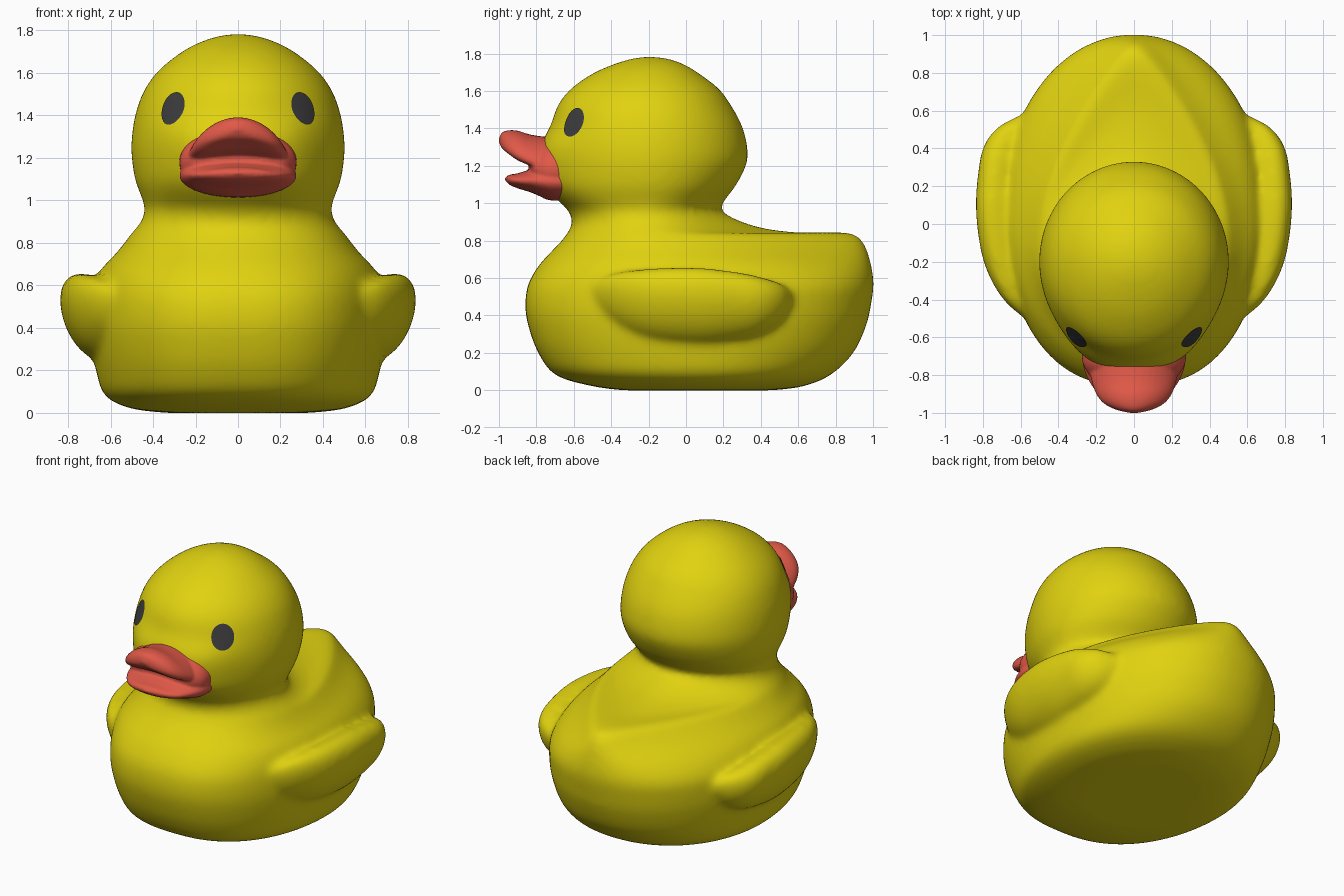
import bpy, bmesh, math
from mathutils import Vector
from mathutils.bvhtree import BVHTree

if "Cube" in bpy.data.objects:
    bpy.data.objects.remove(bpy.data.objects["Cube"])


def material(name, rgb):
    m = bpy.data.materials.new(name)
    m.diffuse_color = (*rgb, 1)
    m.use_nodes = True
    m.node_tree.nodes["Principled BSDF"].inputs["Base Color"].default_value = m.diffuse_color
    return m


YELLOW = material("duck yellow", (0.75, 0.645, 0.005))
RED = material("beak red", (0.75, 0.10, 0.065))
BLACK = material("eye charcoal", (0.045, 0.045, 0.047))


def smooth_rows(rows, steps):
    """Catmull-Rom interpolation through rows of numbers."""
    pts = [Vector(r) for r in rows]
    out = []
    for i in range(len(pts) - 1):
        a, b, c, d = pts[max(i - 1, 0)], pts[i], pts[i + 1], pts[min(i + 2, len(pts) - 1)]
        for s in range(steps):
            t = s / steps
            out.append(0.5 * (2 * b + (c - a) * t + (2 * a - 5 * b + 4 * c - d) * t * t
                              + (3 * b - a - 3 * c + d) * t ** 3))
    return out + [pts[-1]]


def power(v, p):
    return math.copysign(abs(v) ** p, v)


def angles(n):
    return [2 * math.pi * i / n for i in range(n)]


def loft(name, skins, mat, caps=(True, True)):
    """Skin lists of closed rings into one smooth object."""
    bm = bmesh.new()
    for rings in skins:
        loops = [[bm.verts.new(p) for p in ring] for ring in rings]
        for a, b in zip(loops, loops[1:]):
            for i in range(len(a)):
                j = (i + 1) % len(a)
                bm.faces.new((a[i], a[j], b[j], b[i]))
        if caps[0]:
            bm.faces.new(loops[0])
        if caps[1]:
            bm.faces.new(loops[-1])
    bmesh.ops.recalc_face_normals(bm, faces=bm.faces)
    me = bpy.data.meshes.new(name)
    bm.to_mesh(me)
    bm.free()
    me.materials.append(mat)
    me.polygons.foreach_set("use_smooth", [True] * len(me.polygons))
    ob = bpy.data.objects.new(name, me)
    bpy.context.collection.objects.link(ob)
    return ob


def blend(ob, voxel, repeat):
    """Fuse overlapping skins and soften the joins."""
    m = ob.modifiers.new("fuse", 'REMESH')
    m.mode, m.voxel_size, m.use_smooth_shade = 'VOXEL', voxel, True
    s = ob.modifiers.new("soften", 'SMOOTH')
    s.factor, s.iterations = 0.5, repeat


# Body and head: horizontal rings (height, front y, back y, half width)
BODY = [
    (0.0, -0.33, 0.46, 0.33), (0.02, -0.49, 0.62, 0.50), (0.08, -0.695, 0.77, 0.625),
    (0.20, -0.79, 0.895, 0.668), (0.35, -0.845, 0.965, 0.695), (0.46, -0.86, 0.99, 0.70),
    (0.57, -0.843, 1.004, 0.69), (0.67, -0.785, 0.99, 0.648), (0.75, -0.712, 0.968, 0.575),
    (0.81, -0.655, 0.935, 0.527), (0.842, -0.635, 0.86, 0.505), (0.842, -0.63, 0.62, 0.50),
    (0.865, -0.618, 0.42, 0.483), (0.91, -0.610, 0.275, 0.45), (0.965, -0.630, 0.186, 0.438),
    (1.02, -0.67, 0.21, 0.456), (1.10, -0.70, 0.27, 0.485), (1.22, -0.72, 0.327, 0.502),
    (1.32, -0.725, 0.325, 0.498), (1.42, -0.717, 0.297, 0.479), (1.52, -0.687, 0.243, 0.441),
    (1.61, -0.618, 0.178, 0.375), (1.69, -0.505, 0.075, 0.278), (1.74, -0.395, -0.005, 0.19),
    (1.774, -0.285, -0.10, 0.09), (1.783, -0.21, -0.19, 0.01),
]


def body_ring(row):
    z, front, back, w = row
    z = max(z, 0)
    k = min(max((z - 0.55) / 0.35, 0), 1)
    yc = 0.07 - 0.27 * k
    p_front = 0.79 + 0.21 * k
    p_back = 0.94 + 0.06 * k
    pinch = 0.48 * math.exp(-((z - 0.83) / 0.14) ** 2)  # narrows the tail
    ring = []
    for a in angles(72):
        c, s = math.cos(a), math.sin(a)
        if s > 0:
            x = w * power(c, p_back) * (1 - pinch * s * s)
        else:
            x = w * power(c, p_front)
        y = yc + s * ((back - yc) if s > 0 else (yc - front))
        if y < -0.35:  # soft swelling behind the beak
            y -= (0.055 * (1 + 0.5 * (x / 0.28) ** 2)
                  * math.exp(-(x / 0.35) ** 4 - ((z - 1.2) / 0.18) ** 4))
        ring.append((x, y, z))
    return ring


def y_skin(rows, lean=0.0, droop=0.0, side=1, p=0.95):
    """Rings along y; rows are (y, centre x, centre z, half width, half height)."""
    rings = []
    for y, xc, zc, rx, rz in smooth_rows(rows, 5):
        ring = []
        for a in angles(40):
            u, v = power(math.cos(a), p), power(math.sin(a), p)
            ring.append((side * (xc + rx * u + lean * rz * v), y,
                         zc + rz * v - droop * rx * u * u))
        rings.append(ring)
    return rings


# Wings grow out of the body, so they are fused with it
WING = [
    (-0.52, 0.52, 0.52, 0.03, 0.04), (-0.40, 0.60, 0.49, 0.085, 0.13),
    (-0.20, 0.66, 0.460, 0.125, 0.19), (0.07, 0.69, 0.45, 0.135, 0.205),
    (0.30, 0.687, 0.45, 0.125, 0.178), (0.42, 0.67, 0.455, 0.115, 0.145),
    (0.51, 0.635, 0.47, 0.085, 0.10), (0.57, 0.595, 0.49, 0.025, 0.03),
]
body = loft("body_head_and_wings",
            [[body_ring(r) for r in smooth_rows(BODY, 4)],
             y_skin(WING, lean=0.27), y_skin(WING, lean=0.27, side=-1)], YELLOW)
blend(body, 0.018, 16)

# Beak: base, upturned upper bill and lower bill
BASE = [
    (-0.60, 0, 1.18, 0.275, 0.165), (-0.72, 0, 1.18, 0.275, 0.165),
    (-0.78, 0, 1.18, 0.25, 0.14), (-0.82, 0, 1.19, 0.21, 0.08), (-0.84, 0, 1.19, 0.12, 0.02),
]
UPPER = [
    (-0.60, 0, 1.25, 0.24, 0.10), (-0.74, 0, 1.255, 0.24, 0.10),
    (-0.83, 0, 1.287, 0.225, 0.080), (-0.90, 0, 1.312, 0.20, 0.076),
    (-0.95, 0, 1.33, 0.16, 0.06), (-0.985, 0, 1.337, 0.09, 0.04),
    (-1.002, 0, 1.337, 0.01, 0.005),
]
LOWER = [
    (-0.60, 0, 1.115, 0.265, 0.10), (-0.70, 0, 1.115, 0.275, 0.10),
    (-0.77, 0, 1.118, 0.265, 0.085), (-0.83, 0, 1.12, 0.24, 0.062),
    (-0.90, 0, 1.12, 0.19, 0.040), (-0.945, 0, 1.126, 0.125, 0.026),
    (-0.970, 0, 1.13, 0.01, 0.004),
]
beak = loft("beak", [y_skin(BASE, p=1.0), y_skin(UPPER, droop=0.27, p=0.95),
                     y_skin(LOWER, p=1.0)], RED)
blend(beak, 0.008, 6)

# Eyes: thin oval patches projected onto the finished head
deps = bpy.context.evaluated_depsgraph_get()
deps.update()
tree = BVHTree.FromObject(body, deps)
centre = Vector((0, -0.2, 1.3))
for side, label in ((1, "right"), (-1, "left")):
    aim = Vector((side * 0.31, -0.602, 1.435)) - centre
    across = Vector((0, 0, 1)).cross(aim).normalized()
    up = aim.cross(across).normalized()
    rings = []
    for r in (1, 0.75, 0.5, 0.25, 0.02):
        ring = []
        for a in angles(28):
            d = (aim + across * (0.071 * r * math.cos(a))
                 + up * (0.082 * r * math.sin(a))).normalized()
            ring.append(tree.ray_cast(centre, d)[0] + d * 0.005)
        rings.append(ring)
    eye = loft("eye_" + label, [rings], BLACK, caps=(False, True))
    if eye.data.polygons[0].normal.dot(aim) < 0:
        eye.data.flip_normals()
